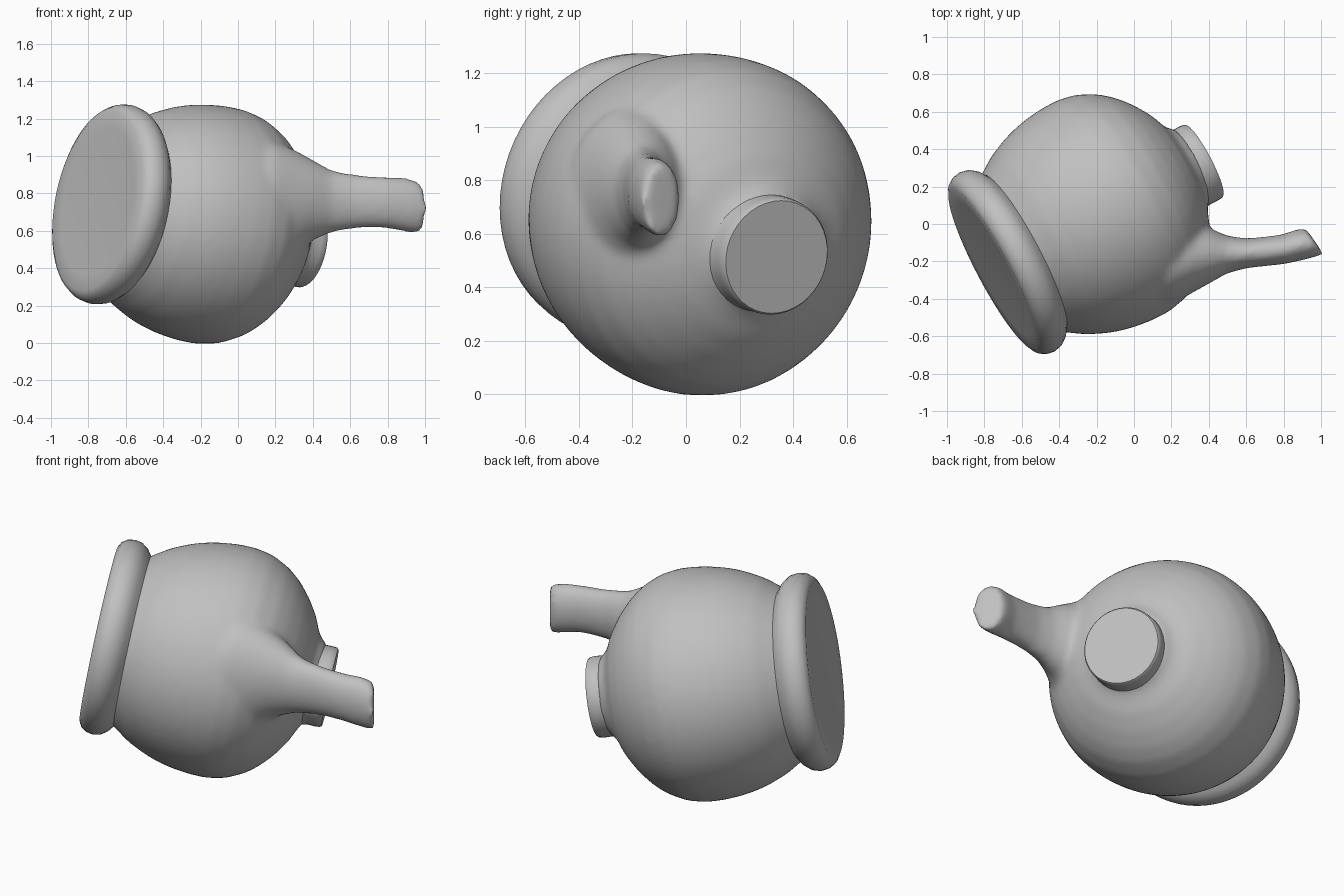
import bpy, bmesh, math
from mathutils import Vector, Matrix

if "Cube" in bpy.data.objects:
    bpy.data.objects.remove(bpy.data.objects["Cube"])

mat = bpy.data.materials.new("plain grey")
mat.use_nodes = True
GREY = (0.53, 0.53, 0.53, 1)
mat.diffuse_color = GREY
mat.node_tree.nodes["Principled BSDF"].inputs["Base Color"].default_value = GREY

# Tilted turning axis: +Z of this frame points out through the wide rim
AXIS = Vector((-0.87, -0.46, 0.18)).normalized()
TURN = AXIS.to_track_quat('Z', 'Y').to_matrix().to_4x4()
CENTRE = Vector((-0.2, 0.05, 0.642))


def loft(bm, rings):
    """Skin closed rings of points and cap both ends."""
    loops = [[bm.verts.new(p) for p in ring] for ring in rings]
    n = len(loops[0])
    for a, b in zip(loops, loops[1:]):
        for i in range(n):
            j = (i + 1) % n
            bm.faces.new((a[i], a[j], b[j], b[i]))
    bm.faces.new(loops[0][::-1])
    bm.faces.new(loops[-1])


def turned(profile, n=64, shift=(0, 0, 0)):
    """Rings for a (position along axis, radius) profile."""
    frame = Matrix.Translation(CENTRE + Vector(shift)) @ TURN
    angles = [math.tau * i / n for i in range(n)]
    return [[frame @ Vector((r * math.cos(a), r * math.sin(a), s)) for a in angles]
            for s, r in profile]


def finish(bm, name, angle):
    bmesh.ops.recalc_face_normals(bm, faces=bm.faces[:])
    me = bpy.data.meshes.new(name)
    bm.to_mesh(me)
    bm.free()
    me.materials.append(mat)
    ob = bpy.data.objects.new(name, me)
    bpy.context.collection.objects.link(ob)
    bpy.ops.object.select_all(action='DESELECT')
    ob.select_set(True)
    bpy.context.view_layer.objects.active = ob
    bpy.ops.object.shade_smooth_by_angle(angle=math.radians(angle))
    return ob


# Rounded body with a shallow fillet towards the knob
bm = bmesh.new()
loft(bm, turned([(-.59, .21), (-.55, .235), (-.525, .28), (-.495, .35), (-.435, .44),
                 (-.37, .513), (-.3, .57), (-.2, .619), (-.1, .639), (0, .638),
                 (.1, .626), (.18, .608), (.25, .585), (.35, .54), (.43, .487), (.5, .44)], 96))

# Flattened handle flaring into the body: x, y, z, half width, half height, end slant
handle = [(.05, -.2, .72, .3, .34, 0), (.2, -.2, .73, .235, .345, 0),
          (.3, -.185, .75, .19, .285, 0), (.4, -.17, .765, .15, .215, 0),
          (.5, -.163, .757, .1, .167, 0), (.6, -.157, .757, .08, .148, 0),
          (.7, -.147, .755, .079, .14, 0), (.8, -.135, .75, .079, .138, .01),
          (.9, -.108, .738, .079, .146, .03), (.965, -.09, .725, .072, .14, .05)]
rings = []
for x, y, z, w, h, slant in handle:
    ring = []
    for i in range(32):
        a = math.tau * i / 32
        ring.append((x - slant * math.cos(a), y + w * math.cos(a), z + h * math.sin(a)))
    rings.append(ring)
loft(bm, rings)
body = finish(bm, "body_and_handle", 180)

# Fuse the shells and soften the joint
fuse = body.modifiers.new("fuse", 'REMESH')
fuse.mode = 'VOXEL'
fuse.voxel_size = 0.018
fuse.use_smooth_shade = True
soft = body.modifiers.new("soften", 'SMOOTH')
soft.factor = 0.5
soft.iterations = 14

# Wide rim with a nearly flat face
bm = bmesh.new()
loft(bm, turned([(.42, .44), (.45, .475), (.475, .508), (.51, .533), (.55, .542),
                 (.59, .535), (.62, .515), (.636, .485), (.632, .4), (.628, .1)]))
finish(bm, "rim", 50)

# Short knob with a flat end, set slightly off the axis
bm = bmesh.new()
loft(bm, turned([(-.66, .214), (-.65, .221), (-.62, .223), (-.58, .222), (-.54, .23),
                 (-.51, .25), (-.47, .25)], 40, (0, -.015, -.01)))
finish(bm, "knob", 40)
